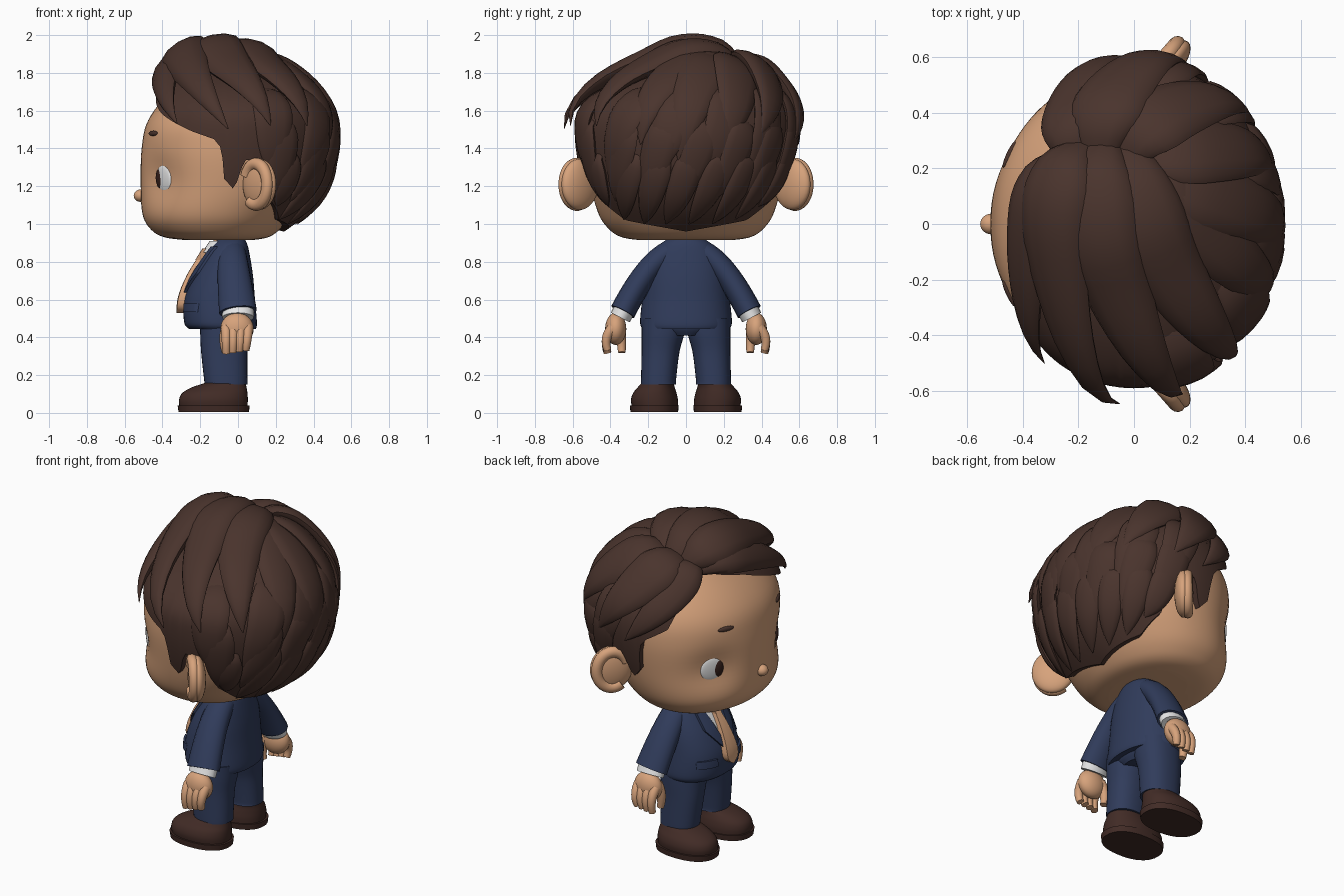
import bpy, bmesh, math
from math import sin, cos, pi, radians
from mathutils import Vector as V, Matrix
from mathutils.bvhtree import BVHTree

if "Cube" in bpy.data.objects:
    bpy.data.objects.remove(bpy.data.objects["Cube"])
parts = []

def material(name, *rgb):
    m = bpy.data.materials.new(name)
    m.use_nodes = True
    m.diffuse_color = (*rgb, 1)
    b = m.node_tree.nodes["Principled BSDF"]
    b.inputs["Base Color"].default_value = (*rgb, 1)
    b.inputs["Roughness"].default_value = 0.8
    return m

hair = material("dark_brown_hair", .068, .034, .026)
skin = material("tan_skin", .68, .365, .2)
suit = material("navy_cloth", .03, .045, .105)
leather = material("brown_leather", .053, .024, .019)
white = material("white", .8, .8, .8)
iris_mat = material("dark_iris", .035, .014, .011)
tie_mat = material("tan_tie", .74, .4, .22)

# ---- geometry helpers ----
def finish(name, bm, mat):
    bmesh.ops.recalc_face_normals(bm, faces=bm.faces)
    me = bpy.data.meshes.new(name)
    bm.to_mesh(me)
    bm.free()
    me.materials.append(mat)
    ob = bpy.data.objects.new(name, me)
    bpy.context.collection.objects.link(ob)
    parts.append(ob)
    return ob

def skin_rings(rings):
    n = len(rings[0])
    faces = [(i*n + j, i*n + (j+1) % n, (i+1)*n + (j+1) % n, (i+1)*n + j)
             for i in range(len(rings) - 1) for j in range(n)]
    faces += [tuple(range(n)), tuple(range((len(rings) - 1)*n, len(rings)*n))]
    return [p for r in rings for p in r], faces

def build(name, rings, mat):
    verts, faces = skin_rings(rings)
    bm = bmesh.new()
    vs = [bm.verts.new(p) for p in verts]
    for f in faces:
        bm.faces.new([vs[i] for i in f])
    return finish(name, bm, mat)

def tree(rings):
    return BVHTree.FromPolygons(*skin_rings(rings))

def smooth(rows, k=6):
    """Catmull-Rom refinement of a table of profile rows."""
    out = []
    for i in range(len(rows) - 1):
        a, b, c, d = (rows[max(0, min(len(rows) - 1, i + o))] for o in (-1, 0, 1, 2))
        for s in range(k):
            t = s / k
            out.append([q + t*((r - p) + t*((2*p - 5*q + 4*r - w) + t*(3*q - p - 3*r + w)))/2
                        for p, q, r, w in zip(a, b, c, d)])
    return out + [list(rows[-1])]

def lookup(rows, key):
    """Piecewise linear table lookup on the first column."""
    for r, s in zip(rows, rows[1:]):
        if key <= s[0]:
            t = max(0, (key - r[0]) / max(1e-6, s[0] - r[0]))
            return [p + (q - p)*t for p, q in zip(r, s)]
    return list(rows[-1])

def on_ring(row, a, e=2):
    """Point on a horizontal section (z, x front, x back, y centre, y radius)."""
    z, x0, x1, cy, ry = row
    f = lambda v: math.copysign(abs(v)**(2/e), v)
    return V(((x0 + x1)/2 - (x1 - x0)/2*f(cos(a)), cy + ry*f(sin(a)), z))

def loft_rings(rows, n=48, e=2):
    return [[on_ring(r, 2*pi*j/n, e) for j in range(n)] for r in smooth(rows)]

def sweep(name, pts, normals, dims, mat, n=12):
    rings = []
    for i, p in enumerate(pts):
        t = (pts[min(i+1, len(pts)-1)] - pts[max(i-1, 0)]).normalized()
        nr = (normals[i] - t*normals[i].dot(t)).normalized()
        b = t.cross(nr)
        rings.append([p + b*dims[i][0]*cos(2*pi*j/n) + nr*dims[i][1]*sin(2*pi*j/n) for j in range(n)])
    return build(name, rings, mat)

def bezier(a, b, c, n):
    a, b, c = V(a), V(b), V(c)
    return [a*(1-t)**2 + b*2*t*(1-t) + c*t*t for t in (i/n for i in range(n + 1))]

def tube(name, a, b, c, r0, r1, mat, n=12):
    dims = [[p + (q - p)*i/n for p, q in zip(r0, r1)] for i in range(n + 1)]
    return sweep(name, bezier(a, b, c, n), [V((1, 0, 0))]*(n + 1), dims, mat, 16)

def ellipsoid(name, loc, radii, mat, axis=V((1, 0, 0))):
    """Ellipsoid whose first radius lies along a horizontal-ish axis."""
    side = V((0, 0, 1)).cross(axis).normalized()
    rot = Matrix((axis, side, axis.cross(side))).transposed().to_4x4()
    bm = bmesh.new()
    bmesh.ops.create_uvsphere(bm, u_segments=28, v_segments=18, radius=1,
                              matrix=Matrix.Translation(loc) @ rot @ Matrix.Diagonal((*radii, 1)))
    return finish(name, bm, mat)

def panel(name, surface, rows, lift, mat, depth=.009, n=8):
    """Plate laid on the front of a surface; rows are (z, y from, y to)."""
    rings = []
    for z, y0, y1 in smooth(rows, 4):
        hits = [surface.ray_cast(V((-2, y0 + (y1 - y0)*i/n, z)), V((1, 0, 0)))[0] for i in range(n + 1)]
        rings.append([p - V((lift, 0, 0)) for p in hits] + [p - V((lift - depth, 0, 0)) for p in reversed(hits)])
    return build(name, rings, mat)

# ---- head with shallow eye sockets ----
head_rows = [(.915, -.28, .08, 0, .25), (.93, -.39, .16, 0, .34), (.97, -.46, .22, 0, .405),
             (1.05, -.505, .29, 0, .462), (1.2, -.515, .39, 0, .505), (1.4, -.51, .44, 0, .53),
             (1.55, -.475, .44, 0, .51), (1.7, -.36, .37, .02, .4), (1.79, -.24, .24, .07, .24), (1.81, -.05, .05, .07, .05)]
head_rings = loft_rings(head_rows, 96, 2.1)
for ring in head_rings:
    for p in ring:
        if p.x < 0:
            dip = .03*math.exp(-((abs(p.y) - .32)**2 + (p.z - 1.24)**2) / .016)
            p += V((dip, -math.copysign(dip*.5, p.y), 0))
build("head", head_rings, skin)
face = tree(head_rings)
ellipsoid("nose", V((-.515, 0, 1.15)), (.037, .036, .033), skin)

def face_decal(name, y, z, radii, mat):
    p, n = face.ray_cast(V((-2, y, z)), V((1, 0, 0)))[:2]
    n = -n if n.x > 0 else n
    ellipsoid(name, p, radii, mat, n)

for s, side in ((1, "right"), (-1, "left")):
    face_decal(side + "_eye", s*.31, 1.24, (.014, .066, .074), white)
    face_decal(side + "_iris", s*.28, 1.24, (.017, .033, .052), iris_mat)
    face_decal(side + "_eyebrow", s*.25, 1.48, (.01, .052, .014), hair)
    # ear: full dish with an open rim
    out, up, nrm = V((.66, s*.75, 0)), V((0, 0, 1)), V((-.75, s*.66, 0))
    c = V((.105, s*.57, 1.21))
    ellipsoid(side + "_ear", c - nrm*.012, (.05, .122, .135), skin, nrm)
    arc = [c + nrm*.012 + out*.088*cos(t) + up*.108*sin(t) for t in (radians(-125 + 10*i) for i in range(29))]
    sweep(side + "_ear_rim", arc, [nrm]*29, [(.033, .03)]*29, skin)

# ---- hair cap with a shaped hairline ----
hair_rows = smooth([(.95, -.4, .22, 0, .39), (1.0, -.45, .31, 0, .44), (1.12, -.5, .42, 0, .505),
                    (1.25, -.52, .48, 0, .555), (1.45, -.52, .515, 0, .588), (1.6, -.48, .48, 0, .568),
                    (1.72, -.41, .385, .03, .455), (1.815, -.33, .25, .09, .29), (1.87, -.21, .11, .08, .16),
                    (1.89, -.05, 0, .07, .02)])
nape = [(76, 1.45), (81, 1.4), (84, 1.24), (91, 1.18), (95, 1.34), (108, 1.34), (118, 1.12), (135, 1.02), (180, .96)]
left_line = [(0, 1.72), (35, 1.58), (62, 1.49)] + nape
right_line = [(0, 1.72), (35, 1.8), (48, 1.74), (62, 1.52)] + nape

def hairline(deg):
    return lookup(right_line if deg > 0 else left_line, abs(deg))[1]

rings, cols, steps = [], 180, 28
for i in range(steps + 2):
    ring = []
    for j in range(cols):
        deg = -180 + 360*j/cols
        low = hairline(deg)
        z = 1.89 - (1.89 - low)*min(1, i/steps)**2
        p = on_ring(lookup(hair_rows, z), radians(deg))
        ring.append(V((p.x*.84, p.y*.84, p.z + .01)) if i > steps else p)
    rings.append(ring)
build("hair_cap", rings, hair)

# ---- hair locks laid over the cap ----
centre = V((0, 0, 1.42))
scalp = tree([[on_ring(r, 2*pi*j/64) for j in range(64)] for r in hair_rows])

def lock(name, a, b, c, width, thick, lift, n=18):
    pts, normals, dims = [], [], []
    for i, q in enumerate(bezier(a, b, c, n)):
        t = i / n
        d = (q - centre).normalized()
        hit = scalp.ray_cast(centre, d)[0] or q
        f = (.4 + .6*sin(pi/2*min(1, t/.35))) * max(.02, 1 - t**3.5)
        pts.append(hit + d*(lift*sin(pi*min(.55, .1 + t)) - .04*max(0, 1 - t/.15)))
        normals.append(d)
        dims.append((width*f, thick*f))
    sweep(name, pts, normals, dims, hair)

swept = [((-.29, .28, 1.85), (-.46, 0, 1.92), (-.29, -.45, 1.52), .11, .06, .035),
         ((-.2, .3, 1.86), (-.4, .05, 2.02), (-.05, -.62, 1.5), .14, .07, .06),
         ((-.11, .31, 1.87), (-.2, -.1, 2.02), (.17, -.6, 1.52), .15, .07, .055),
         ((-.03, .31, 1.87), (.05, -.18, 2), (.37, -.48, 1.52), .14, .06, .045),
         ((.05, .28, 1.87), (.25, -.1, 1.9), (.5, -.25, 1.42), .14, .05, .01)]
parted = [((-.22, .24, 1.86), (-.34, .54, 1.78), (.0, .6, 1.42), .11, .045, .01),
          ((-.14, .24, 1.87), (-.12, .6, 1.86), (.2, .6, 1.44), .14, .05, .03),
          ((-.05, .24, 1.87), (.12, .5, 1.9), (.46, .44, 1.48), .14, .05, .03),
          ((0, .23, 1.87), (.35, .3, 1.85), (.52, .22, 1.4), .14, .045, .01),
          ((.03, .2, 1.88), (.4, .05, 1.85), (.54, -.04, 1.32), .14, .045, .01)]
for label, group in (("swept_lock", swept), ("parted_lock", parted)):
    for i, spec in enumerate(group):
        lock(f"{label}_{i + 1}", *spec)

# layered tips sweeping down the back and sides
for layer, (start, top, tip, count) in enumerate(((112, 1.74, 1.24, 6), (118, 1.58, 1.12, 7), (124, 1.4, 1.0, 8))):
    for i in range(count):
        deg = start + (360 - 2*start)*i/(count - 1)
        tilt = 6 if deg < 235 else 0
        sd = deg if deg <= 180 else deg - 360
        spots = [on_ring(lookup(hair_rows, z), radians(deg + o)) for z, o in
                 ((top, -2*tilt), ((top + tip)/2, -tilt), (max(tip, hairline(sd) + .01), tilt))]
        lock(f"back_lock_{layer + 1}_{i + 1}", *spots, .11 - .015*layer, .028, .004, 14)

# ---- torso ----
jacket_rings = loft_rings([(.445, -.26, .095, 0, .23), (.48, -.285, .1, 0, .243), (.6, -.285, .09, 0, .232),
                           (.72, -.24, .08, 0, .215), (.82, -.18, .065, 0, .185), (.89, -.135, .05, 0, .14),
                           (.93, -.1, .03, 0, .08)], 48, 2.2)
build("jacket", jacket_rings, suit)
chest = tree(jacket_rings)
build("trouser_hips", loft_rings([(.41, -.17, .04, 0, .12), (.45, -.2, .065, 0, .2), (.5, -.2, .065, 0, .2)], 32), suit)
build("neck", loft_rings([(.84, -.13, .03, 0, .07), (.96, -.13, .03, 0, .07)], 24), skin)
build("shirt_collar", loft_rings([(.85, -.19, .04, 0, .1), (.91, -.15, .035, 0, .085)], 32), white)
panel("shirt_front", chest, [(.62, -.005, .005), (.75, -.045, .045), (.88, -.08, .08)], .009, white)
panel("tie", chest, [(.53, -.006, .006), (.575, -.05, .05), (.7, -.04, .04), (.82, -.022, .022)], .036, tie_mat, .045)
panel("tie_knot", chest, [(.81, -.024, .024), (.87, -.036, .036)], .04, tie_mat, .045)
for s, side in ((1, "right"), (-1, "left")):
    panel(side + "_lapel", chest, [(.6, s*.004, s*.02), (.72, s*.045, s*.11), (.76, s*.055, s*.125),
                                   (.88, s*.082, s*.12)], .016, suit, .016)
    panel(side + "_pocket_flap", chest, [(.535, s*.1, s*.2), (.58, s*.1, s*.2)], .014, suit, .014)

    # ---- arm and hand ----
    tube(side + "_sleeve", (-.03, s*.09, .85), (-.03, s*.205, .79), (0, s*.335, .535), (.062, .072), (.068, .1), suit)
    tube(side + "_cuff", (0, s*.322, .56), (0, s*.335, .53), (0, s*.348, .505), (.058, .084), (.056, .084), white)
    ellipsoid(side + "_palm", V((-.005, s*.372, .445)), (.088, .056, .085), skin)
    for i in range(4):
        x = -.063 + .038*i
        tube(f"{side}_finger_{i + 1}", (x, s*.385, .45), (x, s*.44, .4), (x*.9 - .005, s*.415, .315 + .006*i),
             (.03, .029), (.02, .02), skin, 8)
    tube(side + "_thumb", (-.05, s*.355, .46), (-.085, s*.34, .4), (-.065, s*.34, .32), (.034, .034), (.02, .02), skin, 8)

    # ---- leg and shoe ----
    build(side + "_trouser_leg", loft_rings([(.15, -.175, .05, s*.145, .093), (.18, -.18, .05, s*.145, .093),
          (.32, -.195, .05, s*.135, .1), (.42, -.2, .06, s*.122, .113), (.5, -.2, .065, s*.118, .115)], 32, 2.3), suit)
    build(side + "_shoe", loft_rings([(.03, -.31, .05, s*.165, .122), (.07, -.312, .052, s*.167, .124),
          (.105, -.295, .05, s*.165, .115), (.135, -.245, .045, s*.158, .098), (.16, -.17, .04, s*.15, .084),
          (.175, -.14, .03, s*.148, .075)], 40, 2.2), leather)
    build(side + "_sole", loft_rings([(.005, -.315, .058, s*.168, .126), (.04, -.32, .062, s*.168, .13)], 40, 2.3), leather)

# ---- shading ----
bpy.ops.object.select_all(action="DESELECT")
for ob in parts:
    ob.select_set(True)
bpy.context.view_layer.objects.active = parts[0]
bpy.ops.object.shade_smooth_by_angle(angle=radians(50))
